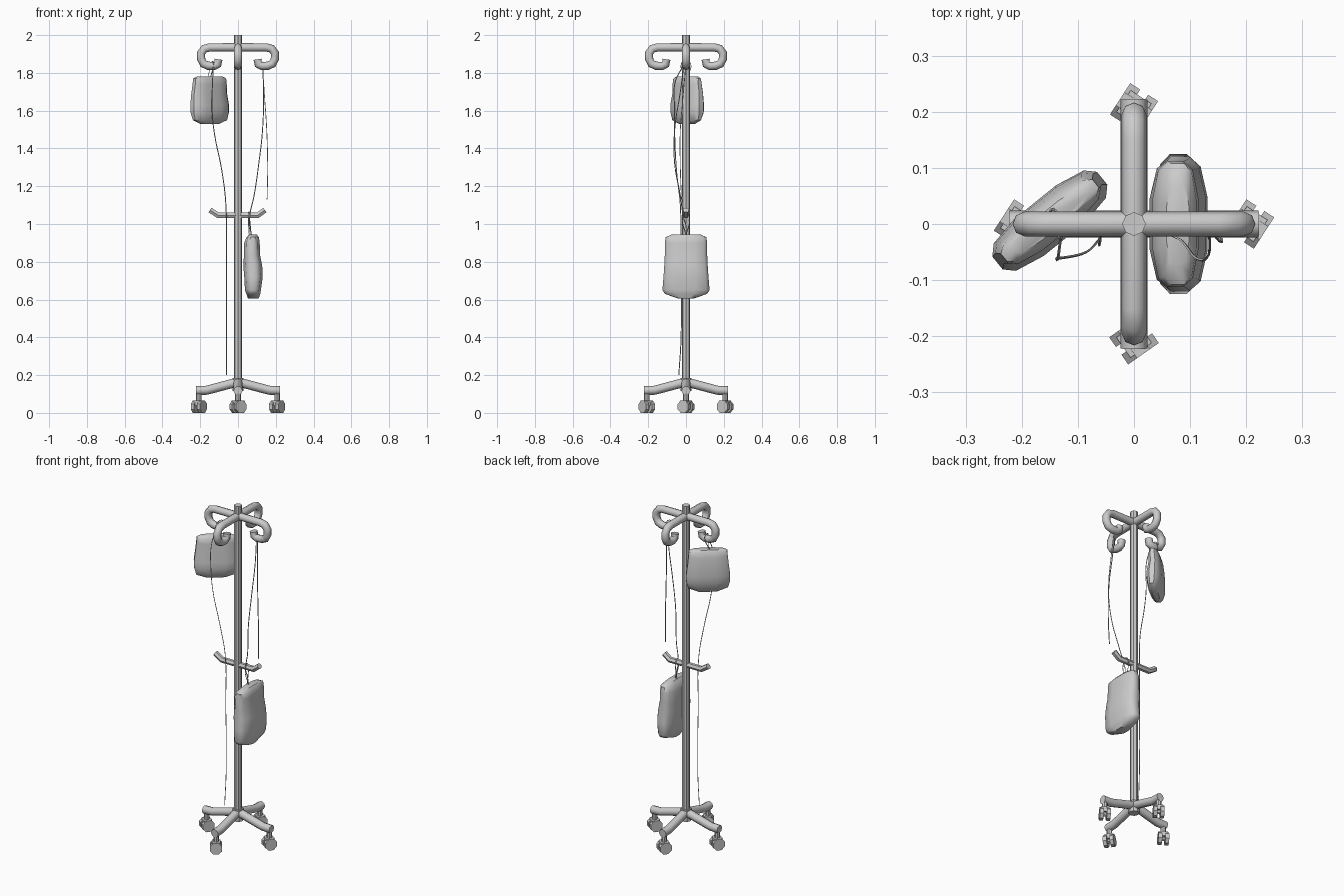
import bpy, bmesh, math
from mathutils import Matrix, Vector

if "Cube" in bpy.data.objects:
    bpy.data.objects.remove(bpy.data.objects["Cube"])


def finish(name, bm, angle=40):
    bmesh.ops.recalc_face_normals(bm, faces=bm.faces)
    me = bpy.data.meshes.new(name)
    bm.to_mesh(me)
    bm.free()
    ob = bpy.data.objects.new(name, me)
    bpy.context.collection.objects.link(ob)
    bpy.ops.object.select_all(action='DESELECT')
    ob.select_set(True)
    bpy.context.view_layer.objects.active = ob
    bpy.ops.object.shade_smooth_by_angle(angle=math.radians(angle))
    return ob


def tube(name, pts, r, res=2, smooth=False, yaw=0):
    """Round tube along a path, turned about the pole."""
    cu = bpy.data.curves.new(name, 'CURVE')
    cu.dimensions = '3D'
    cu.bevel_depth, cu.bevel_resolution = r, res
    cu.use_fill_caps = True
    cu.resolution_u = 5
    if smooth:
        sp = cu.splines.new('BEZIER')
        sp.bezier_points.add(len(pts) - 1)
        for b, p in zip(sp.bezier_points, pts):
            b.co = p
            b.handle_left_type = b.handle_right_type = 'AUTO'
    else:
        sp = cu.splines.new('POLY')
        sp.points.add(len(pts) - 1)
        for b, p in zip(sp.points, pts):
            b.co = (*p, 1)
    tmp = bpy.data.objects.new("tmp", cu)
    bpy.context.collection.objects.link(tmp)
    bpy.context.view_layer.update()
    me = bpy.data.meshes.new_from_object(
        tmp.evaluated_get(bpy.context.evaluated_depsgraph_get()))
    bm = bmesh.new()
    bm.from_mesh(me)
    bmesh.ops.remove_doubles(bm, verts=bm.verts, dist=1e-5)
    bmesh.ops.rotate(bm, verts=bm.verts, matrix=Matrix.Rotation(yaw, 3, 'Z'))
    bpy.data.objects.remove(tmp)
    bpy.data.curves.remove(cu)
    bpy.data.meshes.remove(me)
    return finish(name, bm, 50)


def cyl(bm, r, depth, mat, seg=8):
    bmesh.ops.create_cone(bm, cap_ends=True, segments=seg, radius1=r,
                          radius2=r, depth=depth, matrix=mat)


def bag(name, center, yaw, rings):
    """Soft pouch: rings of (z, half width, half thickness, thickness shift)."""
    section = [(1, .35), (.86, .75), (.4, 1), (-.4, 1), (-.86, .75), (-1, .35),
               (-1, -.35), (-.86, -.75), (-.4, -1), (.4, -1), (.86, -.75), (1, -.35)]
    bm = bmesh.new()
    loops = [[bm.verts.new((u * w, v * t + s, z)) for u, v in section]
             for z, w, t, s in rings]
    n = len(section)
    for a, b in zip(loops, loops[1:]):
        for i in range(n):
            bm.faces.new((a[i], a[(i + 1) % n], b[(i + 1) % n], b[i]))
    bm.faces.new(loops[0])
    bm.faces.new(loops[-1])
    bmesh.ops.transform(bm, verts=bm.verts, matrix=Matrix.Translation(
        (*center, 0)) @ Matrix.Rotation(yaw, 4, 'Z'))
    return finish(name, bm, 45)


# Pole with a top collar
bm = bmesh.new()
cyl(bm, 0.021, 1.87, Matrix.Translation((0, 0, 1.065)))
cyl(bm, 0.029, 0.07, Matrix.Translation((0, 0, 0.15)))
finish("pole", bm)

# Four curled top hooks, four legs
hook = [(0, 0, 1.935), (.15, 0, 1.935), (.178, 0, 1.928), (.195, 0, 1.905),
        (.195, 0, 1.873), (.182, 0, 1.848), (.158, 0, 1.838), (.128, 0, 1.836),
        (.108, 0, 1.845), (.104, 0, 1.872)]
leg = [(0, 0, .163), (.03, 0, .156), (.165, 0, .12), (.222, 0, .118)]
caster_turn = [57, 57, 57, 35]
for i in range(4):
    a = i * math.pi / 2
    tube(f"top_hook_{i}", hook, 0.022, yaw=a)
    tube(f"base_leg_{i}", leg, 0.024, yaw=a)

    # Caster: stem, hood and twin wheels
    pos = Matrix.Translation((.207 * math.cos(a), .207 * math.sin(a), 0))
    turn = pos @ Matrix.Rotation(math.radians(caster_turn[i]), 4, 'Z')
    bm = bmesh.new()
    cyl(bm, 0.015, 0.06, pos @ Matrix.Translation((0, 0, .08)))
    bmesh.ops.create_cube(bm, size=1, matrix=turn @ Matrix.Translation(
        (0, 0, .052)) @ Matrix.Diagonal((.046, .044, .028, 1)))
    for s in (-1, 1):
        cyl(bm, 0.036, 0.021, turn @ Matrix.Translation((0, s * .019, .033))
            @ Matrix.Rotation(math.pi / 2, 4, 'X')
            @ Matrix.Rotation(math.pi / 8, 4, 'Z'))
    cyl(bm, 0.014, 0.03, turn @ Matrix.Translation((0, 0, .033))
        @ Matrix.Rotation(math.pi / 2, 4, 'X'))
    finish(f"caster_{i}", bm, 30)

# Middle bar with upturned ends
tube("middle_bar", [(-.148, 0, 1.074), (-.105, 0, 1.046), (.105, 0, 1.046),
                    (.142, 0, 1.074)], 0.017, res=1)

# Upper fluid bag and lower collection bag
bag("upper_bag", (-.15, .006), math.radians(39), [
    (1.78, .085, .018, 0), (1.77, .105, .026, 0), (1.74, .107, .033, 0),
    (1.69, .112, .035, .004), (1.63, .120, .042, 0), (1.59, .119, .04, 0),
    (1.55, .108, .03, -.003), (1.53, .06, .016, 0)])
bag("lower_bag", (.078, 0), math.radians(90), [
    (.945, .075, .020, 0), (.93, .108, .033, 0), (.90, .112, .041, .004),
    (.84, .112, .042, .004), (.78, .115, .050, 0), (.72, .119, .049, -.004),
    (.65, .125, .042, -.001), (.63, .112, .037, -.003), (.605, .04, .028, -.003)])

# Thin tubes and hanging loops
lines = {
    "drip_line": [(-.13, -.02, 1.83), (-.135, -.058, 1.75), (-.137, -.06, 1.6),
                  (-.125, -.06, 1.48), (-.085, -.05, 1.28), (-.064, -.03, 1.1),
                  (-.062, -.027, .8), (-.06, -.026, .4), (-.062, -.038, .2)],
    "feed_line": [(.13, -.01, 1.85), (.135, -.03, 1.7), (.13, -.06, 1.5),
                  (.11, -.06, 1.32), (.085, -.03, 1.15), (.06, -.012, 1.03),
                  (.062, 0, .99), (.072, 0, .94)],
    "loose_line": [(.128, 0, 1.86), (.14, -.015, 1.68), (.152, -.03, 1.5),
                   (.157, -.03, 1.3), (.154, -.024, 1.13)],
    "upper_bag_hanger": [(-.16, 0, 1.775), (-.14, .024, 1.85), (-.135, 0, 1.861),
                         (-.13, -.024, 1.85), (-.145, 0, 1.775)],
    "lower_bag_hanger": [(.06, 0, .94), (.055, .018, 1.04), (.058, 0, 1.066),
                         (.06, -.018, 1.04), (.07, 0, .94)],
}
for name, pts in lines.items():
    tube(name, pts, 0.0025, res=0, smooth=True)
